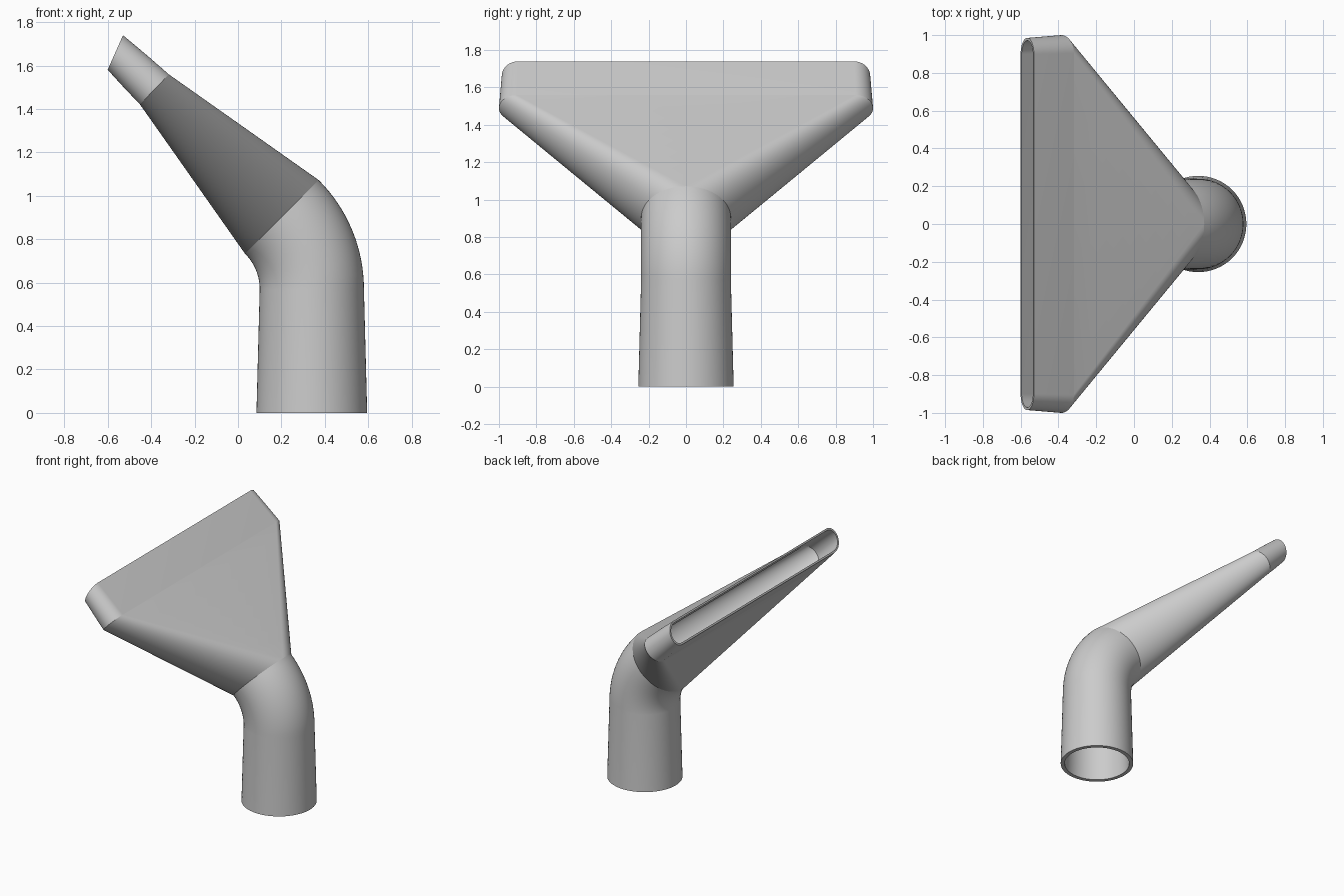
import bpy, bmesh
from math import sin, cos, pi, radians

cube = bpy.data.objects.get("Cube")
if cube:
    bpy.data.objects.remove(cube, do_unlink=True)

grey = bpy.data.materials.new("plain grey plastic")
grey.use_nodes = True
grey.diffuse_color = (0.6, 0.6, 0.6, 1)
grey.node_tree.nodes["Principled BSDF"].inputs["Base Color"].default_value = (0.6, 0.6, 0.6, 1)

ARC = 32  # segments in each rounded end of a section


def section(station, inset):
    """Stadium-shaped ring; a circle when both half sizes match."""
    x, z, tilt, thick, width, wall = station
    r = thick - wall * inset
    straight = max(width - thick, 0)
    pts = []
    for side in (0, 1):
        for k in range(ARC + 1):
            a = -pi / 2 + pi * (k / ARC + side)
            y = r * cos(a) + (straight if side == 0 else -straight)
            u = r * sin(a)
            pts.append((x + u * cos(tilt), y, z + u * sin(tilt)))
    return pts


def skin(bm, rings):
    loops = [[bm.verts.new(p) for p in ring] for ring in rings]
    n = len(loops[0])
    for a, b in zip(loops, loops[1:]):
        for i in range(n):
            j = (i + 1) % n
            bm.faces.new((a[i], b[i], b[j], a[j]))


def hollow_part(name, stations, rim=None):
    """Outer and inner walls, joined by a rim at the start or the end."""
    outer = [section(s, 0) for s in stations]
    inner = [section(s, 1) for s in reversed(stations)]
    bm = bmesh.new()
    if rim == "start":
        skin(bm, inner + outer)
    elif rim == "end":
        skin(bm, outer + inner)
    else:
        skin(bm, outer)
        skin(bm, inner)
    bmesh.ops.remove_doubles(bm, verts=bm.verts, dist=1e-5)
    mesh = bpy.data.meshes.new(name)
    bm.to_mesh(mesh)
    bm.free()
    mesh.materials.append(grey)
    obj = bpy.data.objects.new(name, mesh)
    bpy.context.collection.objects.link(obj)
    bpy.ops.object.select_all(action="DESELECT")
    obj.select_set(True)
    bpy.context.view_layer.objects.active = obj
    bpy.ops.object.shade_smooth_by_angle(angle=radians(30))
    return obj


def blend(a, b, steps):
    return [tuple(p + (q - p) * k / steps for p, q in zip(a, b)) for k in range(steps + 1)]


# Tapered socket running into a 45 degree elbow
BEND, TUBE, START = 0.47, 0.24, 0.57
tube = [(0.34, 0, 0, 0.255, 0.255, 0.028)]
for k in range(17):
    t = radians(45) * k / 16
    tube.append((0.34 - BEND * (1 - cos(t)), START + BEND * sin(t), t, TUBE, TUBE, 0.028))
hollow_part("socket_and_elbow", tube, rim="start")

# Neck flaring from the round elbow to a wide slot
slot = (-0.385, 1.49, radians(46), 0.096, 1.0, 0.016)
hollow_part("flared_neck", blend(tube[-1], slot, 8))

# Short lip around the open mouth
mouth = (-0.565, 1.66, radians(66), 0.087, 0.985, 0.014)
hollow_part("mouth_lip", blend(slot, mouth, 2), rim="end")
